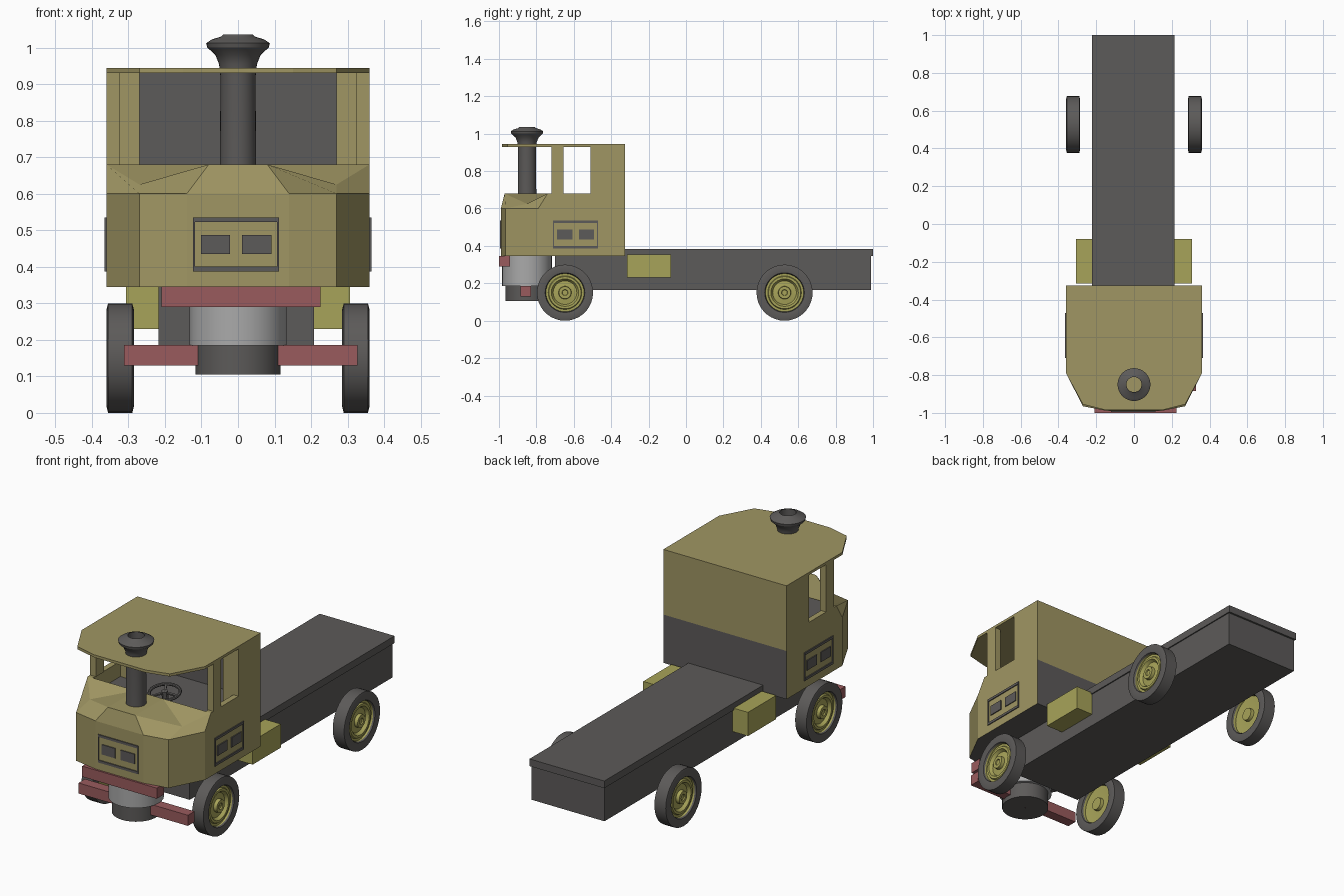
import bpy, bmesh, math
from mathutils import Matrix

cube = bpy.data.objects.get("Cube")
if cube:
    bpy.data.objects.remove(cube, do_unlink=True)


def material(name, r, g, b):
    m = bpy.data.materials.new(name)
    m.use_nodes = True
    m.diffuse_color = (r, g, b, 1)
    m.node_tree.nodes["Principled BSDF"].inputs["Base Color"].default_value = (r, g, b, 1)
    return m


OLIVE = material("olive paint", .35, .305, .125)
DARK = material("dark grey", .108, .103, .1)
YELLOW = material("yellow green", .39, .37, .1)
RED = material("dull red", .32, .105, .11)
SILVER = material("light grey", .4, .4, .4)


def make(name, verts, faces, *mats, fix=True):
    mesh = bpy.data.meshes.new(name)
    mesh.from_pydata(verts, [], faces)
    if fix:
        bm = bmesh.new()
        bm.from_mesh(mesh)
        bmesh.ops.recalc_face_normals(bm, faces=bm.faces)
        bm.to_mesh(mesh)
        bm.free()
    ob = bpy.data.objects.new(name, mesh)
    bpy.context.collection.objects.link(ob)
    for m in mats:
        mesh.materials.append(m)
    return ob


def prism(name, outline, z0, z1, *mats):
    n = len(outline)
    verts = [(x, y, z) for z in (z0, z1) for x, y in outline]
    faces = [list(range(n)), list(range(n, 2 * n))]
    faces += [[i, (i + 1) % n, n + (i + 1) % n, n + i] for i in range(n)]
    return make(name, verts, faces, *mats)


def box(name, x, y, z, *mats):
    outline = [(x[0], y[0]), (x[1], y[0]), (x[1], y[1]), (x[0], y[1])]
    return prism(name, outline, z[0], z[1], *mats)


def both_sides(name, x, y, z, mat):
    box("left_" + name, x, y, z, mat)
    box("right_" + name, (-x[1], -x[0]), y, z, mat)


def lathe(name, profile, matrix, mats, steps=32, rule=None):
    """Spin (radius, height) points about z, one material index per band."""
    verts = [matrix @ Matrix.Rotation(math.tau * s / steps, 4, 'Z') @ Matrix.Translation((r, 0, h)).translation
             for r, h in profile for s in range(steps)]
    faces = [[k * steps + s, k * steps + (s + 1) % steps,
              (k + 1) * steps + (s + 1) % steps, (k + 1) * steps + s]
             for k in range(len(profile) - 1) for s in range(steps)]
    ob = make(name, verts, faces, *mats)
    for p in ob.data.polygons:
        p.material_index = rule[p.index // steps] if rule else 0
    bpy.ops.object.select_all(action='DESELECT')
    ob.select_set(True)
    bpy.context.view_layer.objects.active = ob
    bpy.ops.object.shade_smooth_by_angle(angle=math.radians(30))
    return ob


def mirrored(points):
    return points + [(-x, y) for x, y in reversed(points)]


# Cab lower body: olive, with dark rear, floor and underside
A, B, C = (.36, -.79), (.27, -.965), (.14, -.99)
BACK = -.325
body = prism("cab_body", mirrored([(.36, BACK), A, B, C]), .345, .6, OLIVE, DARK)
for p in body.data.polygons:
    p.material_index = int(p.normal.y > .9 or abs(p.normal.z) > .9)

# Faceted bonnet and shoulders
half = [(*A, .6), (*B, .6), (*C, .6), (.36, -.74, .68), (.27, -.85, .625),
        (.08, -.97, .68), (.08, -.74, .68), (.36, -.74, .6)]
n = len(half)
verts = half + [(-x, y, z) for x, y, z in half]
side = [(0, 1, 4, 3), (1, 2, 5, 4), (4, 5, 6), (3, 4, 6), (0, 3, 7)]
faces = side + [tuple(n + i for i in reversed(f)) for f in side]
faces += [(2, n + 2, n + 5, 5), (5, n + 5, n + 6, 6)]
make("bonnet", verts, faces, OLIVE)

# Cab walls, posts and roof
both_sides("door_top", (.33, .36), (-.74, BACK), (.6, .68), OLIVE)
both_sides("window_post", (.325, .36), (-.72, -.655), (.68, .93), OLIVE)
both_sides("rear_pillar", (.27, .36), (-.51, BACK), (.6, .93), OLIVE)
rear = box("cab_rear_wall", (-.27, .27), (BACK - .02, BACK), (.6, .93), OLIVE, DARK)
for p in rear.data.polygons:
    p.material_index = int(p.normal.y < -.9)
prism("cab_roof", mirrored([(.36, BACK), A, (.27, -.955), (.15, -.985)]), .93, .944, OLIVE)


# Framed twin panels on the front and both sides
def panel(name, matrix, width):
    w, h, t = width / 2, .074, .013
    bars = [((-w, w), (h - t, h)), ((-w, w), (-h, t - h)),
            ((-w, t * .4 - w), (-h, h)), ((w - t * .4, w), (-h, h)),
            ((-w * .82, -w * .14), (-.026, .026)), ((w * .14, w * .82), (-.026, .026))]
    for i, (x, z) in enumerate(bars):
        part = "frame" if i < 4 else "pane"
        ob = box(f"{name}_{part}_{i}", x, (-.005, .003), z, DARK)
        ob.matrix_world = matrix


panel("front_panel", Matrix.Translation((-.005, -.99, .461)), .235)
for s, word in ((1, "left"), (-1, "right")):
    m = Matrix.Translation((s * .36, -.59, .461)) @ Matrix.Rotation(s * math.pi / 2, 4, 'Z')
    panel(word + "_panel", m, .24)

# Chimney with flared open cap
at = Matrix.Translation((0, -.85, 0))
lathe("chimney", [(.05, .6), (.048, .92), (.052, .955), (.062, .98), (.084, 1.0), (.087, 1.012),
                  (.072, 1.022), (.046, 1.03), (.04, 1.036), (.04, .94)], at, [DARK])

# Boiler under the cab
lathe("boiler", [(.01, .185), (.133, .185), (.133, .345)], at, [SILVER])
lathe("ash_pan", [(0.001, .105), (.116, .105), (.116, .2)], at, [DARK])

# Steering wheel
ring = [(.075 + .008 * math.cos(a), .008 * math.sin(a)) for a in
        [math.tau * i / 8 for i in range(9)]]
place = Matrix.Translation((.02, -.64, .66)) @ Matrix.Rotation(math.radians(8), 4, 'X')
lathe("steering_wheel", ring, place, [DARK], 24)
lathe("steering_hub", [(.001, .008), (.016, .008), (.016, -.06)], place, [DARK], 12)
for i in range(3):
    ob = box(f"steering_spoke_{i}", (0, .075), (-.006, .006), (-.004, .004), DARK)
    ob.matrix_world = place @ Matrix.Rotation(math.tau * i / 3, 4, 'Z')

# Chassis, load bed and bumpers
box("chassis", (-.217, .208), (-.7, .99), (.165, .346), DARK)
box("load_bed", (-.223, .214), (BACK, 1), (.345, .383), DARK)
box("front_beam", (-.21, .226), (-1, -.94), (.29, .346), RED)
box("lower_bar", (-.312, .327), (-.885, -.83), (.13, .186), RED)
both_sides("side_tank", (.2, .306), (-.315, -.08), (.23, .355), YELLOW)

# Wheels: dark tyre bands, yellow rim, dish and hub
outer = [(.1, .026), (.104, .034), (.13, .0375), (.147, .033)]
inner = [(r, -h) for r, h in reversed(outer)]
hub = [(.001, .024), (.014, .024), (.016, .03), (.032, .03), (.034, .012), (.062, .008),
       (.072, .024), (.084, .024), (.088, .016), (.1, .016)]
back = [(.1, -.012), (.06, -.008), (.034, -.008), (.032, -.026), (.001, -.026)]
profile = hub + outer + inner + back
rule = [int(len(hub) <= k < len(hub) + 7) for k in range(len(profile) - 1)]
for y, end in ((-.647, "front"), (.527, "rear")):
    for s, word in ((1, "left"), (-1, "right")):
        m = Matrix.Translation((s * .3225, y, .15)) @ Matrix.Rotation(s * math.pi / 2, 4, 'Y')
        lathe(f"{end}_{word}_wheel", [(r * 1.02, h) for r, h in profile], m, [YELLOW, DARK], 36, rule)
